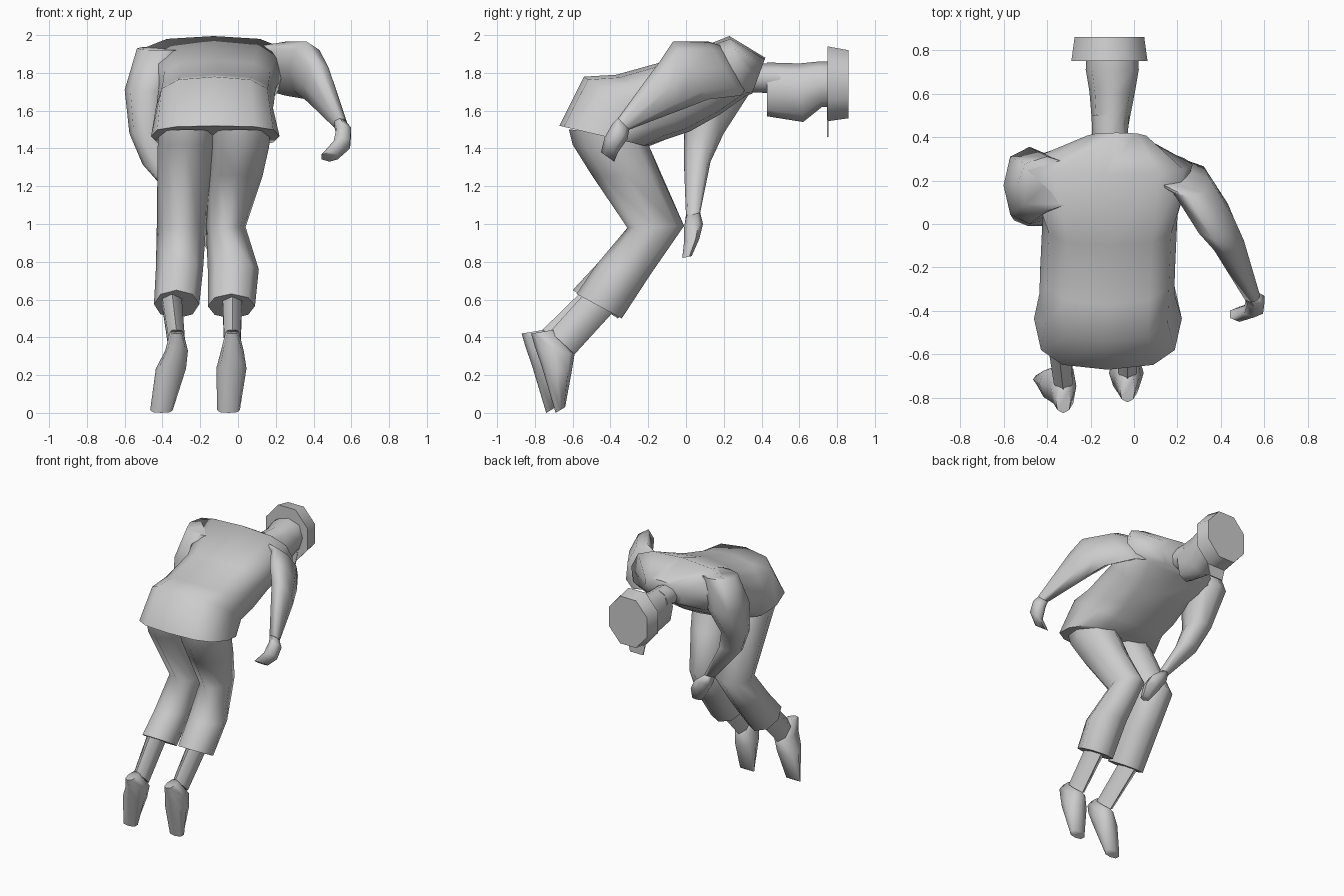
import bpy, bmesh, math
from mathutils import Vector

grey = bpy.data.materials.new("plain_grey")
grey.diffuse_color = (0.6, 0.6, 0.6, 1)


def finish(name, bm, angle):
    bmesh.ops.recalc_face_normals(bm, faces=bm.faces)
    me = bpy.data.meshes.new(name)
    bm.to_mesh(me)
    bm.free()
    me.materials.append(grey)
    ob = bpy.data.objects.new(name, me)
    bpy.context.collection.objects.link(ob)
    bpy.ops.object.select_all(action='DESELECT')
    ob.select_set(True)
    bpy.context.view_layer.objects.active = ob
    bpy.ops.object.shade_smooth_by_angle(angle=math.radians(angle))
    return ob


def loft(name, rings, sides=8, power=1.0, phase=0.0, angle=75):
    """Skin rings given as (y, z of one edge, y, z of opposite edge, x centre, half width)."""
    bm = bmesh.new()
    loops = []
    for y1, z1, y2, z2, x, hw in rings:
        mid = Vector((x, (y1 + y2) / 2, (z1 + z2) / 2))
        up = Vector((0, (y1 - y2) / 2, (z1 - z2) / 2))
        loop = []
        for i in range(sides):
            a = 2 * math.pi * (i + phase) / sides
            c, s = math.cos(a), math.sin(a)
            c = math.copysign(abs(c) ** power, c)
            s = math.copysign(abs(s) ** power, s)
            loop.append(bm.verts.new(mid + up * c + Vector((hw * s, 0, 0))))
        loops.append(loop)
    for a, b in zip(loops, loops[1:]):
        for i in range(sides):
            j = (i + 1) % sides
            bm.faces.new((a[i], a[j], b[j], b[i]))
    bm.faces.new(loops[0])
    bm.faces.new(loops[-1])
    return finish(name, bm, angle)


# Loose shirt, hem to collar
loft("shirt", [
    (-0.67, 1.52, -0.20, 1.41, -0.12, 0.34),
    (-0.54, 1.78, -0.10, 1.45, -0.125, 0.31),
    (-0.37, 1.79, 0.02, 1.49, -0.12, 0.31),
    (-0.10, 1.865, 0.18, 1.58, -0.11, 0.31),
    (0.23, 1.995, 0.32, 1.68, -0.13, 0.40),
    (0.42, 1.88, 0.35, 1.69, -0.08, 0.15)], sides=12, power=0.7)

# Left arm hanging in front of the knees
loft("left_sleeve", [
    (0.06, 1.92, 0.31, 1.94, -0.40, 0.135),
    (0.00, 1.70, 0.355, 1.72, -0.48, 0.12),
    (-0.01, 1.48, 0.20, 1.48, -0.485, 0.09),
    (-0.01, 1.30, 0.13, 1.33, -0.42, 0.085),
    (0.00, 1.04, 0.075, 1.06, -0.23, 0.04)], power=0.85)
loft("left_hand", [
    (0.00, 1.05, 0.075, 1.06, -0.23, 0.035),
    (-0.01, 0.98, 0.09, 1.00, -0.18, 0.07),
    (-0.01, 0.91, 0.07, 0.92, -0.135, 0.07),
    (-0.02, 0.82, 0.03, 0.83, -0.10, 0.04)], sides=6)

# Right arm swung back, with a raised elbow
loft("right_sleeve", [
    (0.20, 1.94, 0.32, 1.72, 0.10, 0.11),
    (0.12, 1.965, 0.29, 1.68, 0.25, 0.10),
    (-0.07, 1.965, 0.12, 1.66, 0.365, 0.095),
    (-0.14, 1.86, -0.01, 1.61, 0.425, 0.08),
    (-0.36, 1.56, -0.30, 1.50, 0.54, 0.04)])
loft("right_hand", [
    (-0.36, 1.56, -0.30, 1.50, 0.54, 0.035),
    (-0.39, 1.53, -0.31, 1.45, 0.56, 0.045),
    (-0.43, 1.46, -0.36, 1.38, 0.55, 0.05),
    (-0.45, 1.38, -0.38, 1.33, 0.485, 0.05)], sides=6)

# Trousers
loft("left_trouser", [
    (-0.62, 1.50, -0.22, 1.48, -0.27, 0.15),
    (-0.60, 1.42, -0.19, 1.40, -0.275, 0.15),
    (-0.31, 0.98, -0.01, 0.99, -0.30, 0.13),
    (-0.47, 0.79, -0.19, 0.73, -0.31, 0.125),
    (-0.60, 0.65, -0.36, 0.50, -0.325, 0.12)])
loft("right_trouser", [
    (-0.62, 1.50, -0.22, 1.48, 0.01, 0.16),
    (-0.60, 1.42, -0.19, 1.40, 0.01, 0.155),
    (-0.50, 1.26, -0.13, 1.25, -0.01, 0.14),
    (-0.31, 0.98, -0.01, 0.99, -0.065, 0.105),
    (-0.47, 0.79, -0.19, 0.73, -0.025, 0.135),
    (-0.58, 0.63, -0.34, 0.50, -0.035, 0.125)])

# Shins and pointed feet, the left pair set slightly further back
for side, dy, knee, heel, mid, toe in (
        ("left", -0.05, -0.35, -0.325, -0.355, -0.405),
        ("right", 0.0, -0.03, -0.03, -0.035, -0.05)):
    loft(side + "_shin", [
        (-0.53 + dy / 2, 0.64, -0.38 + dy / 2, 0.54, knee, 0.06),
        (-0.72 + dy, 0.43, -0.59 + dy, 0.31, heel, 0.05)], sides=6)
    loft(side + "_foot", [
        (-0.82 + dy, 0.42, -0.70 + dy, 0.44, heel, 0.035),
        (-0.80 + dy, 0.35, -0.59 + dy, 0.31, heel, 0.06),
        (-0.765 + dy, 0.25, -0.605 + dy, 0.22, mid, 0.08),
        (-0.69 + dy, 0.0, -0.64 + dy, 0.03, toe, 0.06)], power=0.8)

# Neck and head, face turned down
loft("neck", [
    (0.30, 1.85, 0.30, 1.70, -0.11, 0.08),
    (0.50, 1.85, 0.50, 1.69, -0.11, 0.085)])
loft("head", [
    (0.43, 1.855, 0.43, 1.57, -0.11, 0.08),
    (0.60, 1.85, 0.62, 1.54, -0.10, 0.105),
    (0.70, 1.86, 0.72, 1.62, -0.10, 0.122),
    (0.78, 1.86, 0.78, 1.62, -0.10, 0.118)], power=0.8)

# Octagonal cap with a small thin bill
k = 1 / math.cos(math.pi / 8)
loft("cap", [
    (0.75, 1.742 + 0.198 * k, 0.75, 1.742 - 0.198 * k, -0.113, 0.175 * k),
    (0.86, 1.74 + 0.18 * k, 0.86, 1.74 - 0.18 * k, -0.113, 0.16 * k)],
    phase=0.5, angle=60)
bm = bmesh.new()
bmesh.ops.create_cube(bm, size=1)
for v in bm.verts:
    half = 0.055 if v.co.z < 0 else 0.09
    v.co = (-0.11 + math.copysign(half, v.co.x), 0.75 + v.co.y * 0.008, 1.54 + v.co.z * 0.16)
finish("cap_bill", bm, 30)
